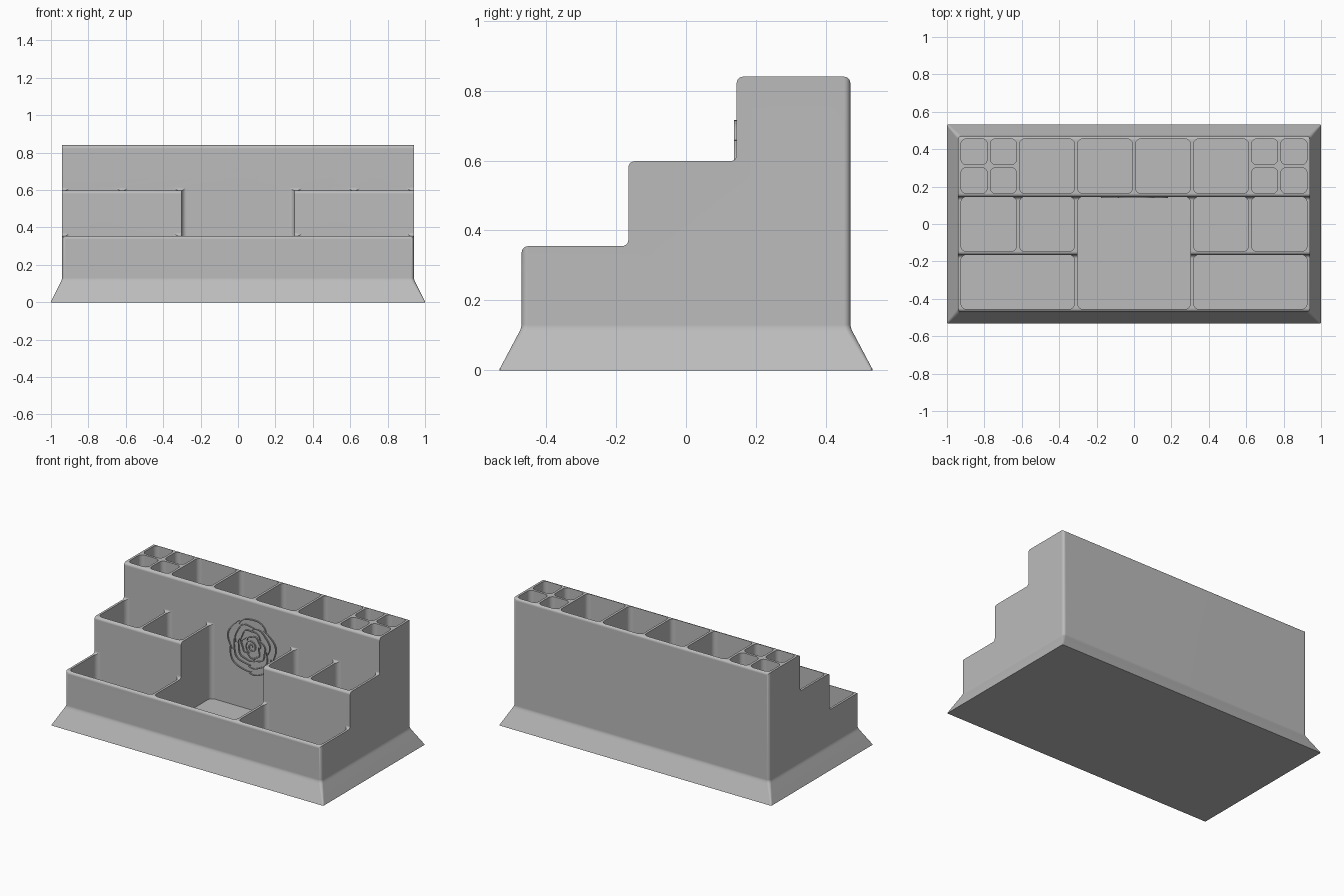
import bpy, bmesh, math

if "Cube" in bpy.data.objects:
    bpy.data.objects.remove(bpy.data.objects["Cube"])

GREY = (0.5, 0.5, 0.5, 1)
mat = bpy.data.materials.new("plain_grey")
mat.use_nodes = True
mat.diffuse_color = GREY
mat.node_tree.nodes["Principled BSDF"].inputs["Base Color"].default_value = GREY

LOW, MID, TOP = 0.355, 0.598, 0.84      # tier heights
FRONT, STEP1, STEP2, BACK = -0.47, -0.165, 0.145, 0.47
SIDE, FLOOR, R = 0.94, 0.11, 0.018


def rounded_rect(x0, x1, y0, y1, r, n=5):
    pts = []
    for k, (sx, sy) in enumerate([(1, 1), (-1, 1), (-1, -1), (1, -1)]):
        cx = x1 - r if sx > 0 else x0 + r
        cy = y1 - r if sy > 0 else y0 + r
        for i in range(n + 1):
            a = math.pi / 2 * (k + i / n)
            pts.append((cx + r * math.cos(a), cy + r * math.sin(a)))
    return pts


def loft(bm, rings):
    """Skin a stack of matching closed rings and cap both ends."""
    loops = [[bm.verts.new(p) for p in ring] for ring in rings]
    n = len(loops[0])
    for a, b in zip(loops, loops[1:]):
        for i in range(n):
            j = (i + 1) % n
            bm.faces.new((a[i], a[j], b[j], b[i]))
    bm.faces.new(loops[0][::-1])
    bm.faces.new(loops[-1])


def make_object(name, bm):
    bmesh.ops.recalc_face_normals(bm, faces=bm.faces)
    mesh = bpy.data.meshes.new(name)
    bm.to_mesh(mesh)
    bm.free()
    mesh.materials.append(mat)
    obj = bpy.data.objects.new(name, mesh)
    bpy.context.collection.objects.link(obj)
    return obj


def select(obj):
    bpy.ops.object.select_all(action='DESELECT')
    bpy.context.view_layer.objects.active = obj
    obj.select_set(True)


def cut(obj, cutter):
    mod = obj.modifiers.new("cut", 'BOOLEAN')
    mod.operation, mod.solver, mod.object = 'DIFFERENCE', 'EXACT', cutter
    select(obj)
    bpy.ops.object.modifier_apply(modifier=mod.name)
    bpy.data.objects.remove(cutter)


# Solid block with a flared foot
bm = bmesh.new()
rings = []
for z, flare, r in [(0, 0.06, 0.008), (0.004, 0.06, 0.008), (0.107, 0.008, R),
                    (0.118, 0.003, R), (0.13, 0, R), (TOP, 0, R)]:
    plan = rounded_rect(-SIDE - flare, SIDE + flare, FRONT - flare * 1.05, BACK + flare * 1.05, r)
    rings.append([(x, y, z) for x, y in plan])
loft(bm, rings)
body = make_object("organizer_body", bm)

# Space above the steps, with rounded edges and inner corners
def arc(cy, cz, a0, a1, n=5):
    return [(cy + R * math.cos(math.radians(a0 + (a1 - a0) * i / n)),
             cz + R * math.sin(math.radians(a0 + (a1 - a0) * i / n))) for i in range(n + 1)]

air = [(-0.7, 1), (-0.7, LOW - R)]
for y, z, next_y in [(FRONT, LOW, STEP1), (STEP1, MID, STEP2), (STEP2, TOP, None)]:
    air += arc(y + R, z - R, 180, 90)
    if next_y is not None:
        air += arc(next_y - R, z + R, 270, 360)
air += arc(BACK - R, TOP - R, 90, 0) + [(0.7, TOP - R), (0.7, 1)]
bm = bmesh.new()
loft(bm, [[(x, y, z) for y, z in air] for x in (-1.2, 1.2)])
cut(body, make_object("step_cutter", bm))

# Compartments: x and y spans with the height of their tier
EPS = 0.0005
W = 0.008                               # half wall thickness
row_front = (FRONT + 0.015, STEP1 + EPS)
row_mid = (STEP1 + 0.018, STEP2 + EPS)
row_back = (STEP2 + 0.018, BACK - 0.014)
outer, w1, w2 = SIDE - 0.015, 0.62, 0.31
pockets = [(-0.302, 0.302, row_front[0], row_mid[1], MID)]
for s in (-1, 1):
    spans = [(w2 + W, outer, *row_front, LOW),
             (w1 + W, outer, *row_mid, MID),
             (w2 + W, w1 - W, *row_mid, MID),
             (w2 + W, w1 - W, *row_back, TOP),
             (W, w2 - W, *row_back, TOP)]
    mx, my = (w1 + W + outer) / 2, sum(row_back) / 2
    for xa, xb in [(w1 + W, mx - W), (mx + W, outer)]:      # small pen slots
        for ya, yb in [(row_back[0], my - W), (my + W, row_back[1])]:
            spans.append((xa, xb, ya, yb, TOP))
    pockets += [(min(s * a, s * b), max(s * a, s * b), c, d, h) for a, b, c, d, h in spans]
bm = bmesh.new()
for x0, x1, y0, y1, h in pockets:
    plan = rounded_rect(x0, x1, y0, y1, 0.03)
    loft(bm, [[(x, y, z) for x, y in plan] for z in (FLOOR, h + R)])
cut(body, make_object("pocket_cutter", bm))

# Rose relief on the back wall: tapering raised strokes
bm = bmesh.new()

def stroke(radius, a0, a1, width=0.007, n=18):
    path = []
    for i in range(n + 1):
        t = i / n
        a = math.radians(a0 + (a1 - a0) * t)
        r = radius(t, a)
        path.append((r * math.cos(a), 0.53 + r * math.sin(a) * 1.05, a,
                     width * (0.25 + 0.75 * math.sin(math.pi * t))))
    rings = []
    for x, z, a, w in path:
        dx, dz = math.cos(a) * w / 2, math.sin(a) * w / 2
        front, rear = STEP2 - 0.007, STEP2 + 0.002
        rings.append([(x - dx, front, z - dz), (x + dx, front, z + dz),
                      (x + dx, rear, z + dz), (x - dx, rear, z - dz)])
    loft(bm, rings)

stroke(lambda t, a: 0.008 + 0.035 * t, 0, 600, n=40)
for ring, (r0, count) in enumerate([(0.06, 3), (0.09, 3), (0.125, 4), (0.165, 5)]):
    step = 360 / count
    for k in range(count):
        start = k * step + ring * 40
        stroke(lambda t, a: r0 + 0.018 * math.sin(math.pi * t) - 0.012 * t
               + 0.004 * math.sin(7 * a), start, start + step * 1.08)
rose = make_object("rose_relief", bm)

# Smooth the rounded edges, keep the corners crisp
for obj in (body, rose):
    select(obj)
    bpy.ops.object.shade_smooth_by_angle(angle=math.radians(35))
mod = body.modifiers.new("weighted_normals", 'WEIGHTED_NORMAL')
mod.keep_sharp = True
